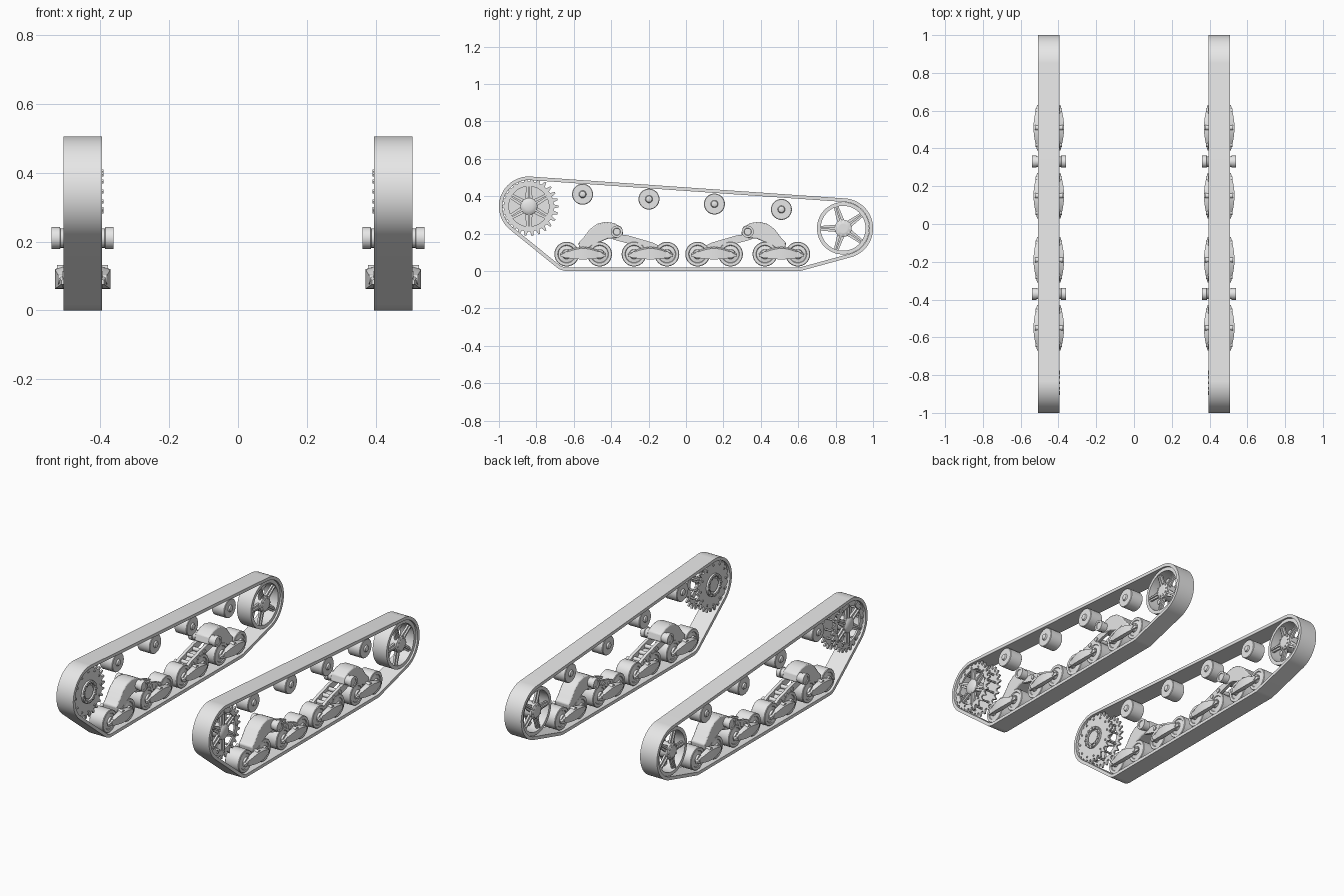
import bpy, bmesh, math
from math import sin, cos, pi, tau
from mathutils import Vector

if "Cube" in bpy.data.objects:
    bpy.data.objects.remove(bpy.data.objects["Cube"], do_unlink=True)

GREY = (0.8, 0.8, 0.8, 1)
mat = bpy.data.materials.new("plain_grey")
mat.use_nodes = True
mat.diffuse_color = GREY
mat.node_tree.nodes["Principled BSDF"].inputs["Base Color"].default_value = GREY

CX = 0.451          # centre plane of the left track
HALF = 0.056        # half width of the band
parts = []


def finish(name, bm, bevel=0):
    """Turn a bmesh into an object mirrored to the other track."""
    bmesh.ops.recalc_face_normals(bm, faces=bm.faces)
    mesh = bpy.data.meshes.new(name)
    bm.to_mesh(mesh)
    bm.free()
    mesh.materials.append(mat)
    ob = bpy.data.objects.new(name, mesh)
    bpy.context.collection.objects.link(ob)
    if bevel:
        mod = ob.modifiers.new("soft_edges", 'BEVEL')
        mod.width, mod.segments = bevel, 2
    ob.modifiers.new("other_side", 'MIRROR').use_mirror_merge = False
    parts.append(ob)


def add_prism(bm, pts, x0, x1):
    """Extrude a side outline of (y, z) points between two x offsets."""
    a = [bm.verts.new((CX + x0, y, z)) for y, z in pts]
    b = [bm.verts.new((CX + x1, y, z)) for y, z in pts]
    bm.faces.new(a)
    bm.faces.new(b)
    for i in range(len(a)):
        bm.faces.new((a[i - 1], a[i], b[i], b[i - 1]))


def add_band(bm, outer, inner, x0, x1):
    """Extrude the area between two outlines with equal point counts."""
    rings = [[bm.verts.new((CX + x, y, z)) for y, z in pts]
             for x, pts in ((x0, outer), (x1, outer), (x1, inner), (x0, inner))]
    for k in range(4):
        a, b = rings[k - 1], rings[k]
        for i in range(len(a)):
            bm.faces.new((a[i - 1], a[i], b[i], b[i - 1]))


def add_lathe(bm, y, z, profile, n=40):
    """Revolve (x offset, radius) points around an axle; ends are capped."""
    rings = [[bm.verts.new((CX + x, y + r * cos(tau * i / n), z + r * sin(tau * i / n)))
              for i in range(n)] for x, r in profile]
    for a, b in zip(rings, rings[1:]):
        for i in range(n):
            bm.faces.new((a[i - 1], a[i], b[i], b[i - 1]))
    bm.faces.new(rings[0])
    bm.faces.new(rings[-1])


def add_loft(bm, sections):
    """Skin a row of four-cornered sections."""
    rows = [[bm.verts.new(p) for p in s] for s in sections]
    for a, b in zip(rows, rows[1:]):
        for i in range(4):
            bm.faces.new((a[i - 1], a[i], b[i], b[i - 1]))
    bm.faces.new(rows[0])
    bm.faces.new(rows[-1])


def circle(y, z, r, n):
    return [(y + r * cos(tau * i / n), z + r * sin(tau * i / n)) for i in range(n)]


def polar(y, z, ang, pts):
    """Place (along, across) points on a ray from a wheel centre."""
    return [(y + a * cos(ang) - b * sin(ang), z + a * sin(ang) + b * cos(ang)) for a, b in pts]


SPROCKET = (-0.84, 0.345)
IDLER = (0.84, 0.228)
BOGIES = ((-0.37, -1), (0.33, 1))    # pivot position, outward direction
WHEEL_Z = 0.09

# Track band, stretched around the end wheels and the outer road wheels
guides = [(*SPROCKET, 0.16), (*IDLER, 0.16),
          (-0.636, WHEEL_Z, 0.09), (0.6, WHEEL_Z, 0.09)]


def wrap(inset, n=180):
    pts = []
    for i in range(n):
        c, s = cos(tau * i / n), sin(tau * i / n)
        y, z, r = max(guides, key=lambda g: g[0] * c + g[1] * s + g[2])
        pts.append((y + (r - inset) * c, z + (r - inset) * s))
    return pts


bm = bmesh.new()
add_band(bm, wrap(0), wrap(0.019), -HALF, HALF)
finish("track_band", bm)

# Drive sprocket: spoked toothed ring outside, solid toothed plate inside
sy, sz = SPROCKET
TEETH = 26
teeth = []
for i in range(TEETH):
    for frac, r in ((-0.32, 0.134), (-0.12, 0.158), (0.12, 0.158), (0.32, 0.134)):
        teeth += polar(sy, sz, tau * (i + frac) / TEETH, [(r, 0)])
bm = bmesh.new()
add_band(bm, teeth, circle(sy, sz, 0.107, len(teeth)), 0.033, 0.043)
add_prism(bm, teeth, -0.043, -0.033)
finish("sprocket_tooth_rings", bm)

bm = bmesh.new()
for i in range(6):
    a = tau * i / 6 + pi / 6
    add_prism(bm, polar(sy, sz, a, [(0.03, -0.02), (0.112, -0.014), (0.112, 0.014), (0.03, 0.02)]),
              0.025, 0.038)
    add_prism(bm, polar(sy, sz, a, [(0.03, -0.006), (0.11, -0.004), (0.11, 0.004), (0.03, 0.006)]),
              0.038, 0.048)
finish("sprocket_spokes", bm)

bm = bmesh.new()
add_lathe(bm, sy, sz, [(-0.05, 0.035), (-0.05, 0.04), (0.044, 0.045), (0.05, 0.038), (0.056, 0.02)])
add_band(bm, circle(sy, sz, 0.066, 40), circle(sy, sz, 0.05, 40), -0.054, -0.04)
for i in range(12):
    (by, bz), (cy, cz) = polar(sy, sz, tau * i / 12, [(0.058, 0), (0.118, 0)])
    add_lathe(bm, by, bz, [(-0.06, 0.007), (-0.05, 0.007)], 6)
    add_lathe(bm, cy, cz, [(-0.048, 0.006), (0.048, 0.006)], 6)
finish("sprocket_hub", bm)

# Rear idler: deep rim, five ribbed spokes on each side, bolted hub
iy, iz = IDLER
bm = bmesh.new()
add_band(bm, circle(iy, iz, 0.14, 64), circle(iy, iz, 0.12, 64), -0.046, 0.046)
finish("idler_rim", bm)
bm = bmesh.new()
for i in range(5):
    a = tau * i / 5 + math.radians(108)
    for side in (-1, 1):
        add_prism(bm, polar(iy, iz, a, [(0.03, -0.02), (0.124, -0.012), (0.124, 0.012), (0.03, 0.02)]),
                  side * 0.022, side * 0.034)
        add_prism(bm, polar(iy, iz, a, [(0.03, -0.006), (0.122, -0.004), (0.122, 0.004), (0.03, 0.006)]),
                  side * 0.034, side * 0.043)
finish("idler_spokes", bm)
bm = bmesh.new()
add_lathe(bm, iy, iz, [(-0.052, 0.022), (-0.052, 0.03), (-0.044, 0.046), (-0.02, 0.046),
                       (0.02, 0.046), (0.044, 0.046), (0.052, 0.03), (0.052, 0.022)])
for i in range(10):
    (by, bz), = polar(iy, iz, tau * i / 10, [(0.036, 0)])
    add_lathe(bm, by, bz, [(-0.053, 0.005), (0.053, 0.005)], 6)
finish("idler_hub", bm)

# Return rollers under the upper run
bm = bmesh.new()
half_roller = [(0.053, 0.008), (0.05, 0.016), (0.042, 0.02), (0.042, 0.053), (0.039, 0.056)]
roller = half_roller + [(-x, r) for x, r in reversed(half_roller)]
for y, z in ((-0.553, 0.41), (-0.198, 0.384), (0.152, 0.358), (0.51, 0.329)):
    add_lathe(bm, y, z, roller)
finish("return_rollers", bm)

# Road wheels
half_wheel = [(0.058, 0.024), (0.046, 0.026), (0.042, 0.045), (0.046, 0.048), (0.046, 0.063), (0.043, 0.066)]
wheel = half_wheel + [(-x, r) for x, r in reversed(half_wheel)]
bm = bmesh.new()
for py, s in BOGIES:
    for u in (-0.268, -0.092, 0.092, 0.268):
        add_lathe(bm, py + s * u, WHEEL_Z, wheel)
finish("road_wheels", bm)

# Rockers: bowed side beams joining each wheel pair
bm = bmesh.new()
for py, s in BOGIES:
    for u in (-0.18, 0.18):
        c = py + s * u
        for side in (-1, 1):
            rows = []
            for i in range(13):
                t = i / 6 - 1
                bow = cos(t * pi / 2)
                out, lo = CX + side * (0.062 + 0.019 * bow), 0.076 - 0.014 * bow
                inn, hi, y = CX + side * 0.053, 0.094 + 0.034 * bow, c + t * 0.12
                rows.append([(inn, y, lo), (out, y, lo), (out, y, hi - 0.008), (inn, y, hi)])
            add_loft(bm, rows)
        add_lathe(bm, c, 0.118, [(-0.074, 0.014), (0.074, 0.014)], 20)
        for du in (-0.088, 0.088):
            add_lathe(bm, c + du, WHEEL_Z, [(-0.071, 0.014), (0.071, 0.014)], 20)
finish("bogie_rockers", bm)

# Bogie housings, pivot tubes and ladder arms
hump = [(-0.035, 0.195), (-0.025, 0.235), (0.015, 0.256), (0.06, 0.263), (0.105, 0.252), (0.145, 0.222),
        (0.18, 0.175), (0.205, 0.15), (0.2, 0.118), (0.16, 0.118), (0.11, 0.145), (0.05, 0.172), (0, 0.176)]
rail = [(0.02, 0.2), (-0.06, 0.19), (-0.19, 0.152), (-0.225, 0.135), (-0.2, 0.112), (-0.13, 0.128), (0.02, 0.168)]
bm_hump, bm_arm, bm_pivot = bmesh.new(), bmesh.new(), bmesh.new()
for py, s in BOGIES:
    add_prism(bm_hump, [(py + s * u, z) for u, z in hump], -0.046, 0.046)
    for side in (-1, 1):
        add_prism(bm_arm, [(py + s * u, z) for u, z in rail], side * 0.026, side * 0.044)
    for u, z in ((-0.07, 0.165), (-0.125, 0.15), (-0.18, 0.132)):
        add_lathe(bm_arm, py + s * u, z, [(-0.05, 0.012), (0.05, 0.012)], 20)
    half_tube = [(0.086, 0.018), (0.09, 0.02), (0.09, 0.032), (0.066, 0.032), (0.064, 0.028)]
    add_lathe(bm_pivot, py, 0.21, half_tube + [(-x, r) for x, r in reversed(half_tube)])
finish("bogie_housings", bm_hump, 0.006)
finish("bogie_ladder_arms", bm_arm)
finish("bogie_pivot_tubes", bm_pivot)

# Smooth round surfaces, keep hard edges
bpy.ops.object.select_all(action='DESELECT')
for ob in parts:
    ob.select_set(True)
bpy.context.view_layer.objects.active = parts[0]
bpy.ops.object.shade_smooth_by_angle(angle=math.radians(32))
